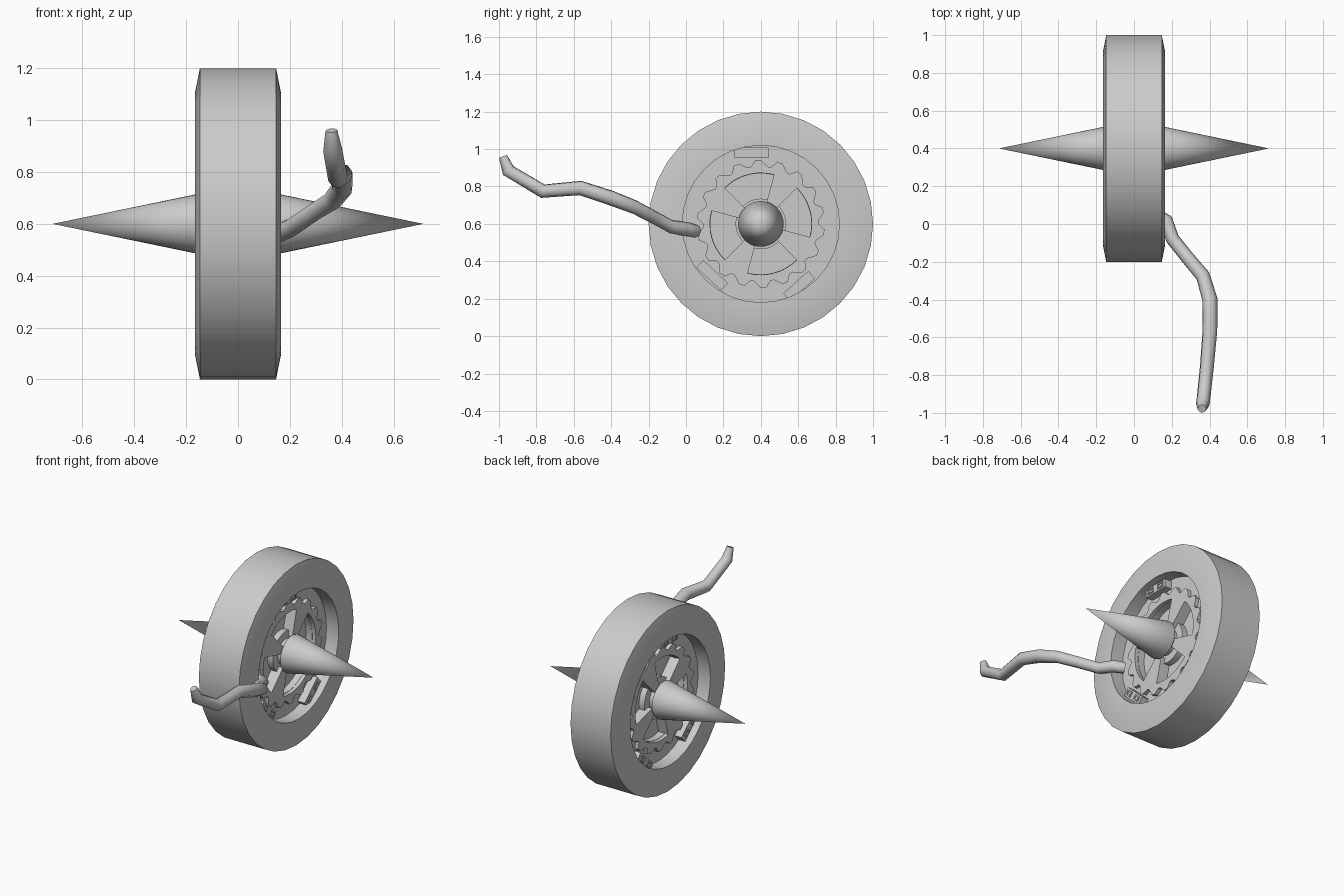
import bpy, bmesh, math
from mathutils import Vector, Matrix

if "Cube" in bpy.data.objects:
    bpy.data.objects.remove(bpy.data.objects["Cube"])

CY, CZ = 0.4, 0.6          # wheel axle position (axle runs along x)
TAU = math.tau

grey = bpy.data.materials.new("plain grey")
grey.diffuse_color = (0.6, 0.6, 0.6, 1)
grey.use_nodes = True
grey.node_tree.nodes["Principled BSDF"].inputs["Base Color"].default_value = grey.diffuse_color


def finish(bm, name, smooth=None):
    bmesh.ops.recalc_face_normals(bm, faces=bm.faces[:])
    me = bpy.data.meshes.new(name)
    bm.to_mesh(me)
    bm.free()
    ob = bpy.data.objects.new(name, me)
    bpy.context.collection.objects.link(ob)
    me.materials.append(grey)
    if smooth:
        shade(ob, smooth)
    return ob


def shade(ob, angle):
    bpy.ops.object.select_all(action='DESELECT')
    ob.select_set(True)
    bpy.context.view_layer.objects.active = ob
    bpy.ops.object.shade_smooth_by_angle(angle=math.radians(angle))


def polar(x, r, a):
    return Vector((x, CY + r * math.cos(a), CZ + r * math.sin(a)))


def lathe(name, profile, n=32, closed=False, smooth=30):
    """Spin an (x, radius) profile round the axle."""
    bm = bmesh.new()
    rings = []
    for x, r in profile:
        if r == 0:
            rings.append([bm.verts.new(polar(x, 0, 0))] * n)
        else:
            rings.append([bm.verts.new(polar(x, r, TAU * i / n)) for i in range(n)])
    pairs = list(zip(rings, rings[1:])) + ([(rings[-1], rings[0])] if closed else [])
    for a, b in pairs:
        for i in range(n):
            j = (i + 1) % n
            bm.faces.new(list(dict.fromkeys([a[i], a[j], b[j], b[i]])))
    return finish(bm, name, smooth)


def band(name, inner, outer, angles, half, closed):
    """Thick flat band between two radius lists, from x = -half to half."""
    bm = bmesh.new()
    rows = [[bm.verts.new(polar(x, r, a)) for x, r in
             ((-half, ri), (-half, ro), (half, ro), (half, ri))]
            for ri, ro, a in zip(inner, outer, angles)]
    n = len(rows)
    for i in range(n if closed else n - 1):
        p, q = rows[i], rows[(i + 1) % n]
        for k in range(4):
            m = (k + 1) % 4
            bm.faces.new((p[k], q[k], q[m], p[m]))
    if not closed:
        bm.faces.new(rows[0])
        bm.faces.new(rows[-1])
    return finish(bm, name, 30)


# Tyre: wide tread, sloped shoulders, deep inner opening
lathe("tyre", [(-0.147, 0.6), (0.147, 0.6), (0.165, 0.51), (0.165, 0.42),
               (0.06, 0.42), (-0.06, 0.42), (-0.165, 0.42), (-0.165, 0.51)], closed=True)

# Recessed rim floor and the thin core seen through the windows
circle = [TAU * i / 48 for i in range(48)]
band("rim_floor", [0.27] * 48, [0.425] * 48, circle, 0.075, True)
lathe("wheel_core", [(-0.03, 0), (-0.03, 0.28), (0.03, 0.28), (0.03, 0)], 48)

# Toothed ring
teeth = 18
angs, outer = [], []
for t in range(teeth):
    for f, r in ((0.0, 0.308), (0.15, 0.308), (0.5, 0.342), (0.75, 0.342)):
        angs.append(TAU * (t + f) / teeth)
        outer.append(r)
band("toothed_ring", [0.272] * len(angs), outer, angs, 0.1, True)

# Four tapered spokes
for k in range(4):
    mid = math.radians(60 + 90 * k)
    a = [mid + math.radians(d) for d in (-15, -7.5, 0, 7.5, 15)]
    band("spoke", [0.1] * 5, [0.274] * 5, a, 0.1, False)
band("spoke_collar", [0.05] * 48, [0.135] * 48, circle, 0.07, True)

# Hub and long pointed spikes, one on each side
for s, side in ((1, "right"), (-1, "left")):
    lathe("hub_" + side, [(0, 0.085), (s * 0.115, 0.085), (s * 0.115, 0)], 32)
    lathe("spike_" + side, [(s * 0.108, 0), (s * 0.108, 0.105), (s * 0.114, 0.12),
                            (s * 0.124, 0.122), (s * 0.715, 0)], 32, smooth=40)

# Clamp blocks with small raised frames, three on each side
for s, side in ((1, "right"), (-1, "left")):
    for y, z, turn in ((0.35, 0.98, 0), (0.14, 0.325, 137), (0.605, 0.268, 222)):
        bm = bmesh.new()
        parts = [(0, 0, 0.18, 0.055, 0.125)]
        for u in (-0.045, 0.045):
            parts += [(u, 0.013, 0.05, 0.008, 0.131), (u, -0.013, 0.05, 0.008, 0.131),
                      (u - 0.02, 0, 0.008, 0.03, 0.131), (u + 0.02, 0, 0.008, 0.03, 0.131)]
        for u, v, w, h, top in parts:
            mat = (Matrix.Translation((0, y, z)) @ Matrix.Rotation(math.radians(turn), 4, 'X')
                   @ Matrix.Translation((s * (0.06 + top) / 2, u, v))
                   @ Matrix.Diagonal((top - 0.06, w, h, 1)))
            bmesh.ops.create_cube(bm, size=1, matrix=mat)
        finish(bm, "clamp_block_" + side)

# Bent arm reaching forward from the recess
path = [(0.115, 0.05, 0.562, 0.036), (0.17, 0.015, 0.57, 0.038), (0.205, -0.08, 0.585, 0.036),
        (0.285, -0.18, 0.64, 0.036), (0.365, -0.275, 0.69, 0.038), (0.402, -0.4, 0.738, 0.041),
        (0.402, -0.565, 0.792, 0.040), (0.385, -0.765, 0.775, 0.038),
        (0.365, -0.95, 0.885, 0.037), (0.36, -0.978, 0.96, 0.023)]
cu = bpy.data.curves.new("arm", 'CURVE')
cu.dimensions = '3D'
cu.bevel_depth = 1
cu.bevel_resolution = 2
cu.use_fill_caps = True
sp = cu.splines.new('POLY')
sp.points.add(len(path) - 1)
for p, (x, y, z, r) in zip(sp.points, path):
    p.co = (x, y, z, 1)
    p.radius = r
arm = bpy.data.objects.new("arm", cu)
bpy.context.collection.objects.link(arm)
cu.materials.append(grey)
bpy.ops.object.select_all(action='DESELECT')
arm.select_set(True)
bpy.context.view_layer.objects.active = arm
bpy.ops.object.convert(target='MESH')
shade(bpy.context.view_layer.objects.active, 50)
